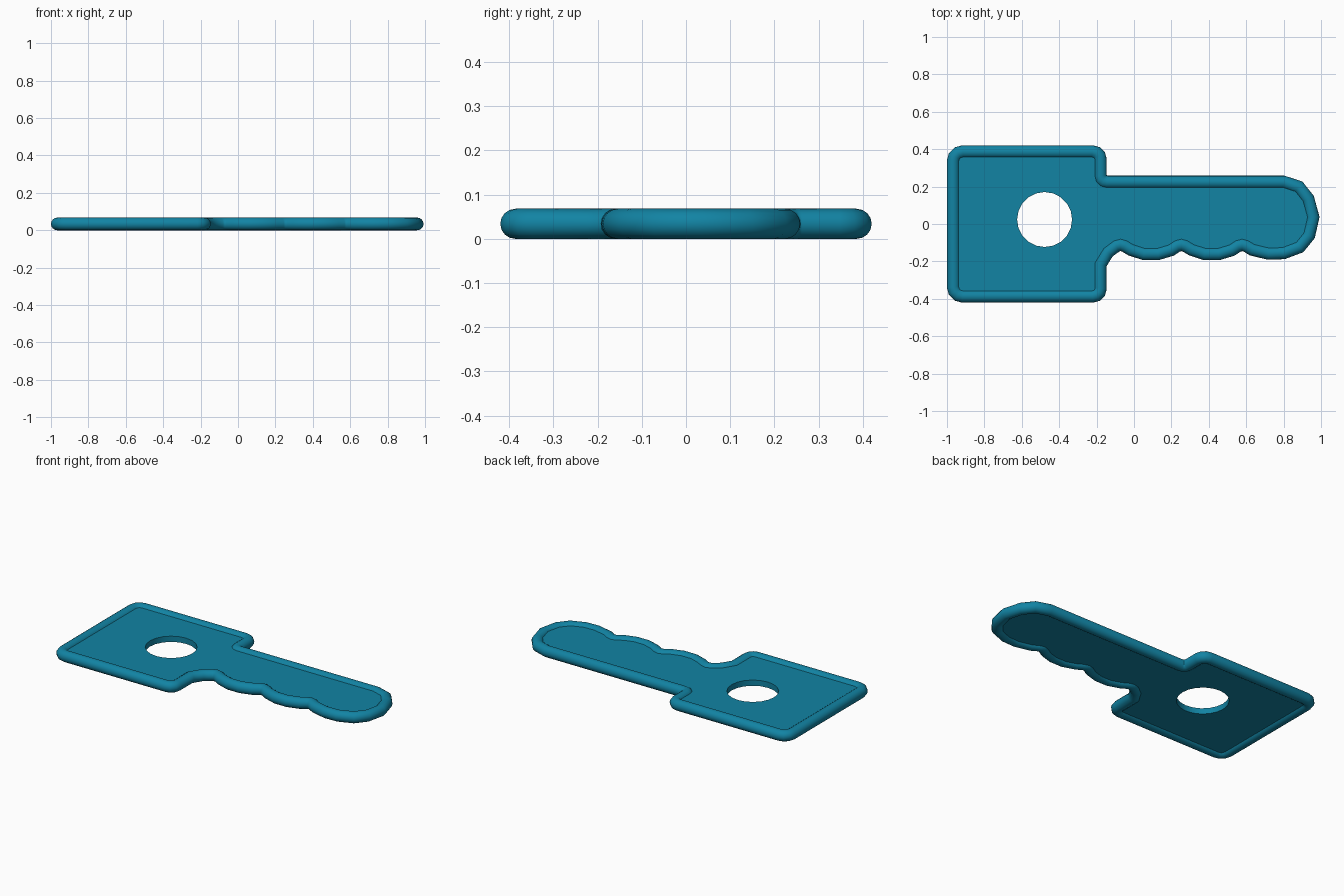
import bpy, bmesh, math
from mathutils import Vector

if "Cube" in bpy.data.objects:
    bpy.data.objects.remove(bpy.data.objects["Cube"])

R = 0.034                # rim tube radius, also its centre height
PLATE = (0.016, 0.052)   # plate bottom and top
teal = bpy.data.materials.new("teal")
teal.diffuse_color = (0.006, 0.23, 0.37, 1)
teal.use_nodes = True
teal.node_tree.nodes["Principled BSDF"].inputs["Base Color"].default_value = teal.diffuse_color


def corner(cx, cy, r, a0, a1, n):
    """Points along an arc, in degrees."""
    return [Vector((cx + r * math.cos(t), cy + r * math.sin(t), 0))
            for t in (math.radians(a0 + (a1 - a0) * i / n) for i in range(n + 1))]


def finish(bm, name, angle):
    bmesh.ops.recalc_face_normals(bm, faces=bm.faces)
    me = bpy.data.meshes.new(name)
    bm.to_mesh(me)
    bm.free()
    ob = bpy.data.objects.new(name, me)
    bpy.context.collection.objects.link(ob)
    me.materials.append(teal)
    bpy.ops.object.select_all(action='DESELECT')
    ob.select_set(True)
    bpy.context.view_layer.objects.active = ob
    bpy.ops.object.shade_smooth_by_angle(angle=math.radians(angle))


# Rim centreline, clockwise: square bow, then blade
path = corner(-0.916, 0.336, 0.05, 180, 90, 3)
path += corner(-0.222, 0.344, 0.042, 90, 0, 3)
path += corner(-0.146, 0.258, 0.034, 180, 270, 3)
# Rounded tip
path += [Vector((x, y, 0)) for x, y in (
    (0.80, 0.224), (0.88, 0.198), (0.93, 0.135), (0.957, 0.037),
    (0.935, -0.06), (0.885, -0.122), (0.80, -0.154))]
# Three finger-like teeth, separated by notches
for notch in (0.578, 0.253, -0.072):
    if notch < 0.5:
        path += [Vector((notch + dx, y, 0)) for dx, y in
                 ((0.27, -0.138), (0.20, -0.159), (0.125, -0.159))]
    else:
        path.append(Vector((0.72, -0.157, 0)))
    path += [Vector((notch + dx, y, 0)) for dx, y in
             ((0.055, -0.136), (0.022, -0.116), (0, -0.110), (-0.022, -0.116))]
path += [Vector((-0.14, -0.15, 0)), Vector((-0.18, -0.215, 0))]
path += corner(-0.222, -0.344, 0.042, 0, -90, 3)
path += corner(-0.916, -0.336, 0.05, 270, 180, 3)

# Rim: round tube swept along the closed path with mitred joints
bm = bmesh.new()
SIDES = 16
rings = []
for i, p in enumerate(path):
    d0 = (p - path[i - 1]).normalized()
    d1 = (path[(i + 1) % len(path)] - p).normalized()
    t = (d0 + d1).normalized()
    side = Vector((-t.y, t.x, 0)) / max(0.6, t.dot(d0))
    rings.append([bm.verts.new(p + side * R * math.cos(a) + Vector((0, 0, R + R * math.sin(a))))
                  for a in (2 * math.pi * k / SIDES for k in range(SIDES))])
for i, ring in enumerate(rings):
    nxt = rings[(i + 1) % len(rings)]
    for k in range(SIDES):
        j = (k + 1) % SIDES
        bm.faces.new((ring[k], ring[j], nxt[j], nxt[k]))
finish(bm, "rim", 50)

# Plate: filled outline with a round keyring hole
bm = bmesh.new()
hole = corner(-0.478, 0.024, 0.147, 0, 360, 20)[:-1]
for loop in (path, hole):
    vs = [bm.verts.new((p.x, p.y, PLATE[0])) for p in loop]
    for i, v in enumerate(vs):
        bm.edges.new((vs[i - 1], v))
bmesh.ops.triangle_fill(bm, edges=bm.edges[:], use_beauty=True, use_dissolve=False)
top = bmesh.ops.extrude_face_region(bm, geom=bm.faces[:], use_keep_orig=True)["geom"]
bmesh.ops.translate(bm, vec=(0, 0, PLATE[1] - PLATE[0]),
                    verts=[g for g in top if isinstance(g, bmesh.types.BMVert)])
finish(bm, "plate", 30)
